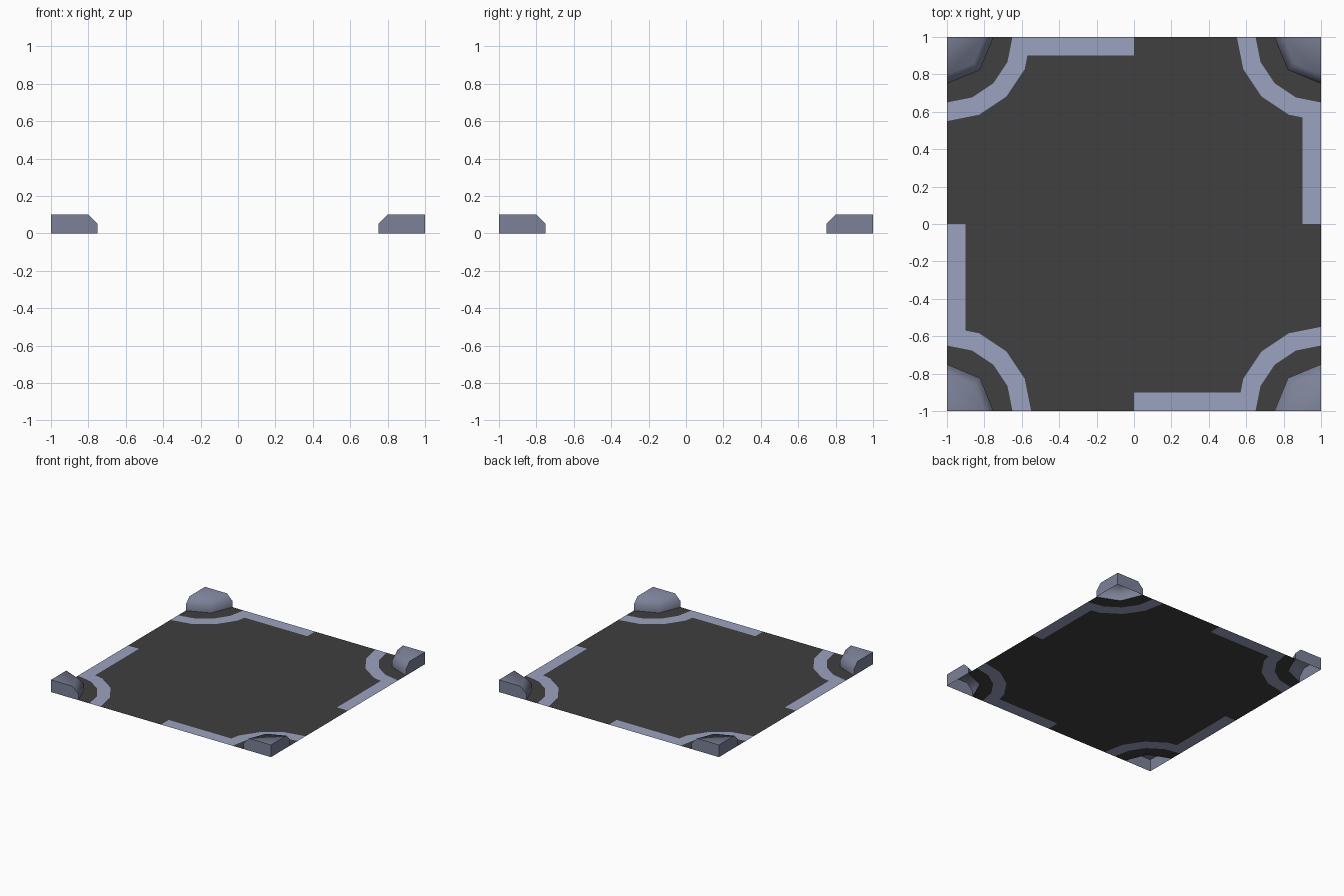
import bpy, bmesh, math
from mathutils import Matrix

if "Cube" in bpy.data.objects:
    bpy.data.objects.remove(bpy.data.objects["Cube"])


def material(name, rgb):
    m = bpy.data.materials.new(name)
    m.diffuse_color = (*rgb, 1)
    m.use_nodes = True
    m.node_tree.nodes["Principled BSDF"].inputs["Base Color"].default_value = m.diffuse_color
    return m


ASPHALT = material("asphalt", (0.050, 0.050, 0.050))
PAINT = material("pale_paint", (0.33, 0.36, 0.53))
KERB = material("kerb_stone", (0.20, 0.22, 0.31))


def arc(r, n, z=0.0):
    """Points around the corner (-1, 1), from the left edge to the back edge."""
    steps = [math.pi / 2 * i / n for i in range(n + 1)]
    return [(-1 + r * math.sin(a), 1 - r * math.cos(a), z) for a in steps]


def build(name, faces, mat):
    """Make one quadrant from polygons and repeat it four times around z."""
    bm = bmesh.new()
    for k in range(4):
        rot = Matrix.Rotation(k * math.pi / 2, 3, 'Z')
        for f in faces:
            bm.faces.new([bm.verts.new(rot @ bm.verts.new(p).co) for p in f])
    bmesh.ops.delete(bm, geom=[v for v in bm.verts if not v.link_faces], context='VERTS')
    bmesh.ops.remove_doubles(bm, verts=bm.verts, dist=0.0005)
    me = bpy.data.meshes.new(name)
    bm.to_mesh(me)
    bm.free()
    me.materials.append(mat)
    ob = bpy.data.objects.new(name, me)
    bpy.context.collection.objects.link(ob)
    return ob


def strips(a, b):
    """Quads between two point rows of equal length."""
    return [(a[i], a[i + 1], b[i + 1], b[i]) for i in range(len(a) - 1)]


outer, inner, foot = arc(0.45, 4), arc(0.35, 4), arc(0.25, 2)
# where the straight edge line meets the corner band
p, q = outer[3], outer[4]
t = (0.9 - p[1]) / (q[1] - p[1])
meet = (p[0] + (q[0] - p[0]) * t, 0.9, 0)

# Road surface: middle of the crossing and the gaps beside the kerbs
middle = [(-1, 0, 0), (0, 0, 0), (0, 0.9, 0), meet] + outer[3::-1]
gaps = [foot[0:2] + inner[2::-1], foot[1:3] + inner[4:1:-1]]
build("road_surface", [middle] + gaps, ASPHALT)

# Painted corner bands and edge lines
edge_line = [meet, (0, 0.9, 0), (0, 1, 0), q]
build("road_markings", strips(outer, inner) + [edge_line], PAINT)

# Raised corner kerbs, open underneath, with a bevelled rim
low, mid, top = foot, arc(0.25, 2, 0.05), arc(0.20, 2, 0.1)
c0, c1 = (-1, 1, 0), (-1, 1, 0.1)
kerb = strips(low, mid) + strips(mid, top) + [top + [c1]]
kerb += [[c0, low[0], mid[0], top[0], c1], [c1, top[2], mid[2], low[2], c0]]
kerbs = build("corner_kerbs", kerb, KERB)
bpy.context.view_layer.objects.active = kerbs
kerbs.select_set(True)
bpy.ops.object.shade_smooth_by_angle(angle=math.radians(50))
